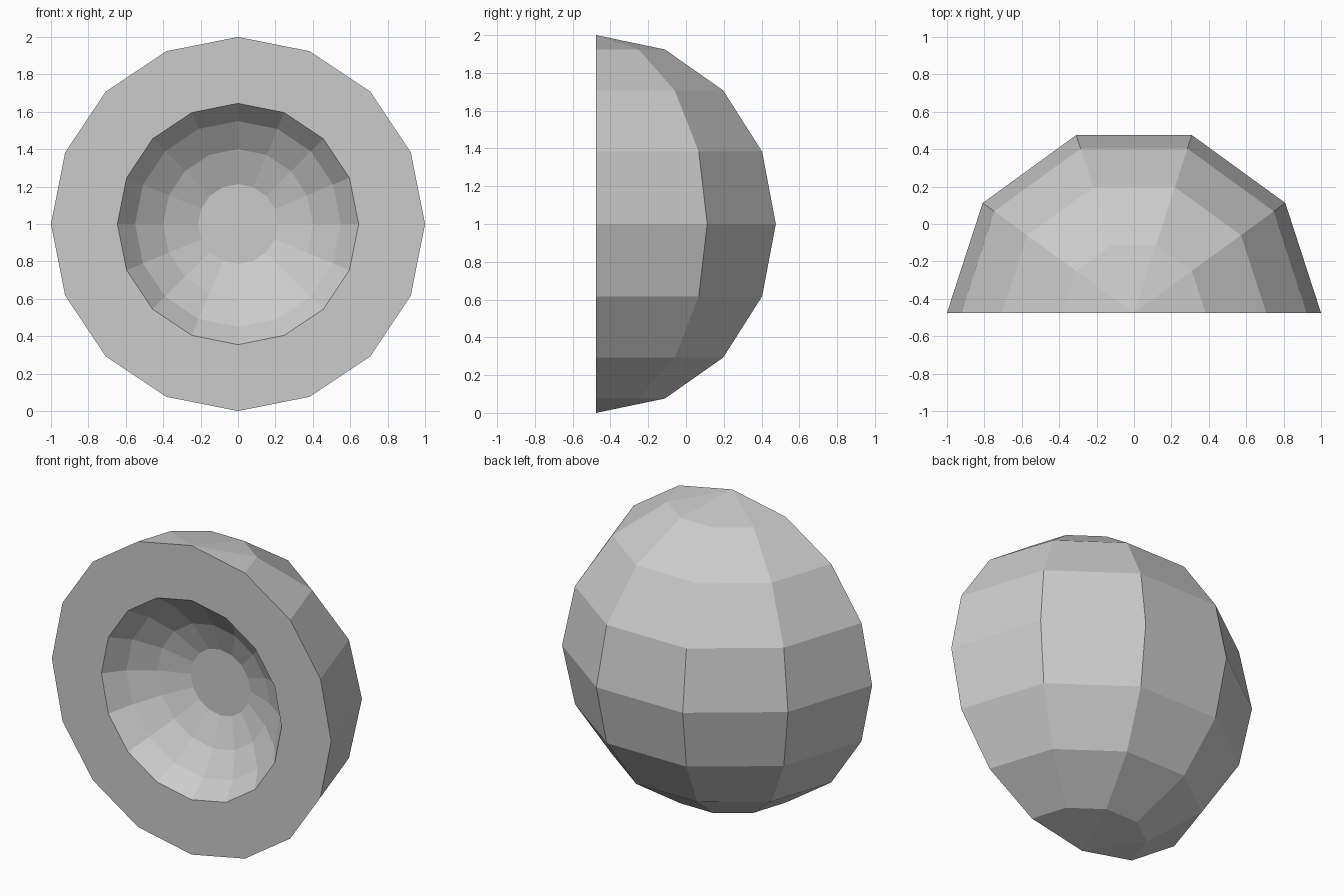
import bpy, bmesh
from math import sin, cos, pi, radians
from mathutils import Vector

old = bpy.data.objects.get("Cube")
if old:
    bpy.data.objects.remove(old, do_unlink=True)

FRONT = -sin(radians(72)) / 2
CENTRE = Vector((0, FRONT, 1))


def lathe(bm, points, axis, angle, steps):
    """Spin an open profile about an axis through the front centre."""
    verts = [bm.verts.new(p) for p in points]
    edges = [bm.edges.new(pair) for pair in zip(verts, verts[1:])]
    bmesh.ops.spin(bm, geom=verts + edges, cent=CENTRE, axis=axis,
                   angle=angle, steps=steps, use_duplicate=False)


bm = bmesh.new()

# Rounded back: half-circle profile swept halfway round the upright axis
arc = [CENTRE + Vector((sin(i * pi / 8), 0, cos(i * pi / 8))) for i in range(9)]
lathe(bm, arc, (0, 0, 1), pi, 5)

# Hollow: (radius, depth) profile swept round the front-to-back axis
hollow = [(0.645, 0), (0.55, 0.12), (0.40, 0.225), (0.213, 0.297)]
lathe(bm, [CENTRE + Vector((r, d, 0)) for r, d in hollow], (0, 1, 0), 2 * pi, 16)
bmesh.ops.remove_doubles(bm, verts=bm.verts[:], dist=0.0005)


def rim(test):
    return [e for e in bm.edges if e.is_boundary and all(test(v.co) for v in e.verts)]


# Flat floor of the hollow, then the flat front ring joining both shells
floor_y = FRONT + hollow[-1][1]
bmesh.ops.contextual_create(bm, geom=rim(lambda c: abs(c.y - floor_y) < 0.001))
bmesh.ops.bridge_loops(bm, edges=rim(lambda c: abs(c.y - FRONT) < 0.001))
bmesh.ops.recalc_face_normals(bm, faces=bm.faces[:])

mesh = bpy.data.meshes.new("hollow_half_ball")
bm.to_mesh(mesh)
bm.free()
body = bpy.data.objects.new("hollow_half_ball", mesh)
bpy.context.collection.objects.link(body)

# Plain light grey
grey = bpy.data.materials.new("light_grey")
grey.use_nodes = True
colour = (0.6, 0.6, 0.6, 1)
grey.diffuse_color = colour
grey.node_tree.nodes["Principled BSDF"].inputs["Base Color"].default_value = colour
mesh.materials.append(grey)
